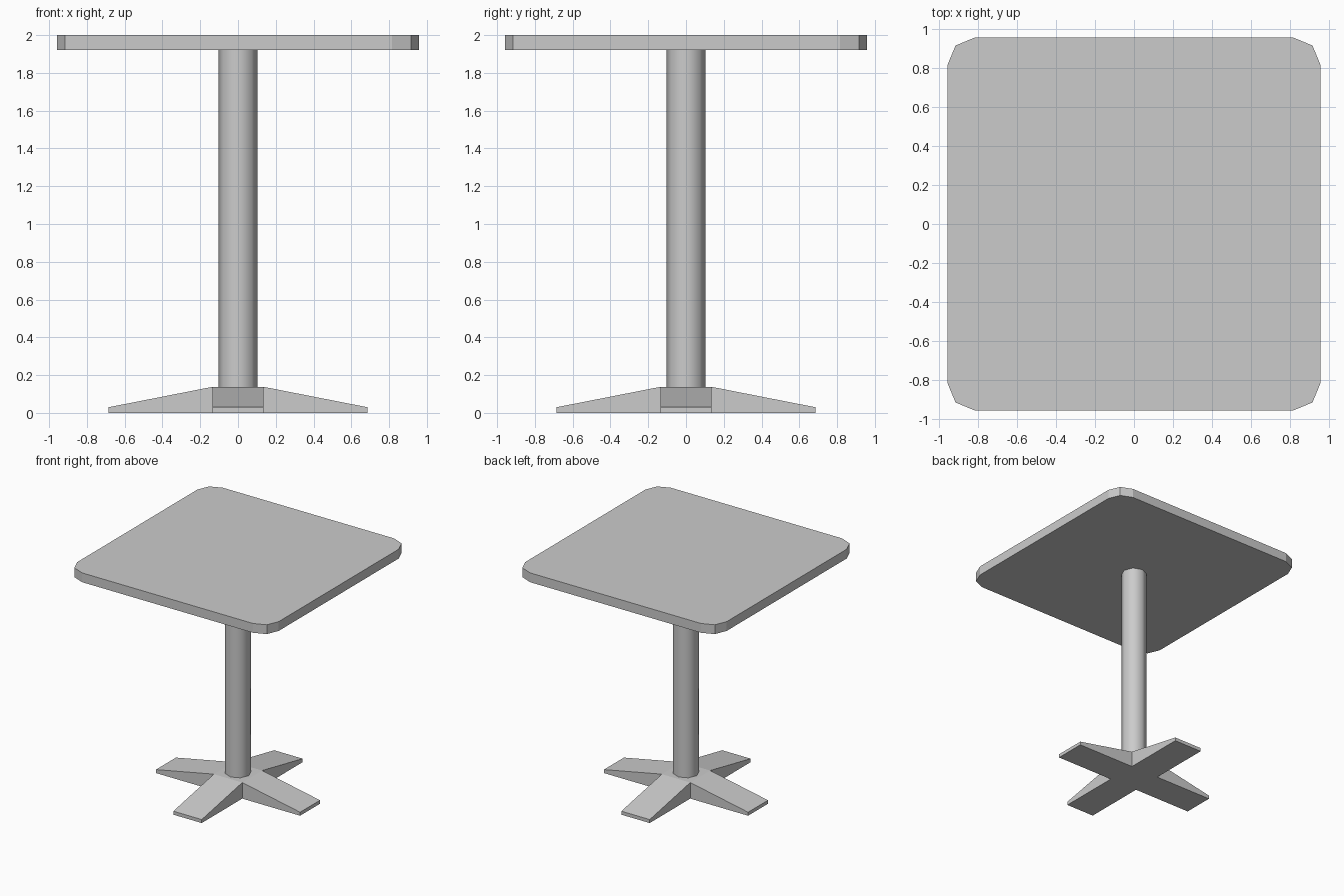
import bpy, bmesh, math
from mathutils import Matrix

if "Cube" in bpy.data.objects:
    bpy.data.objects.remove(bpy.data.objects["Cube"])


def add_object(name, bm):
    bmesh.ops.recalc_face_normals(bm, faces=bm.faces)
    mesh = bpy.data.meshes.new(name)
    bm.to_mesh(mesh)
    bm.free()
    obj = bpy.data.objects.new(name, mesh)
    bpy.context.collection.objects.link(obj)
    return obj


def box(half, z0, z1):
    bm = bmesh.new()
    matrix = Matrix.Translation((0, 0, (z0 + z1) / 2)) @ Matrix.Diagonal((2 * half, 2 * half, z1 - z0, 1))
    bmesh.ops.create_cube(bm, size=1, matrix=matrix)
    return bm


# Square top with two-segment rounded corners
bm = box(0.957, 1.92, 2.0)
corners = [e for e in bm.edges if abs(e.verts[0].co.z - e.verts[1].co.z) > 0.01]
bmesh.ops.bevel(bm, geom=corners, offset=0.143, segments=2, profile=0.5, affect='EDGES')
add_object("table_top", bm)

# Cross-shaped foot: hub block with four sloping arms
HUB, REACH, TIP = 0.135, 0.685, 0.03
bm = box(HUB, 0, 0.138)
bm.normal_update()
for face in [f for f in bm.faces if abs(f.normal.z) < 0.5]:
    direction = face.normal.copy()
    arm = bmesh.ops.extrude_discrete_faces(bm, faces=[face])["faces"][0]
    for v in arm.verts:
        v.co += direction * (REACH - HUB)
        v.co.z = min(v.co.z, TIP)
add_object("cross_foot", bm)

# Eight-sided smooth column
bpy.ops.mesh.primitive_cylinder_add(vertices=8, radius=0.104, depth=1.782, location=(0, 0, 1.029))
column = bpy.context.object
column.name = "column"
bpy.ops.object.shade_smooth_by_angle(angle=math.radians(60))
